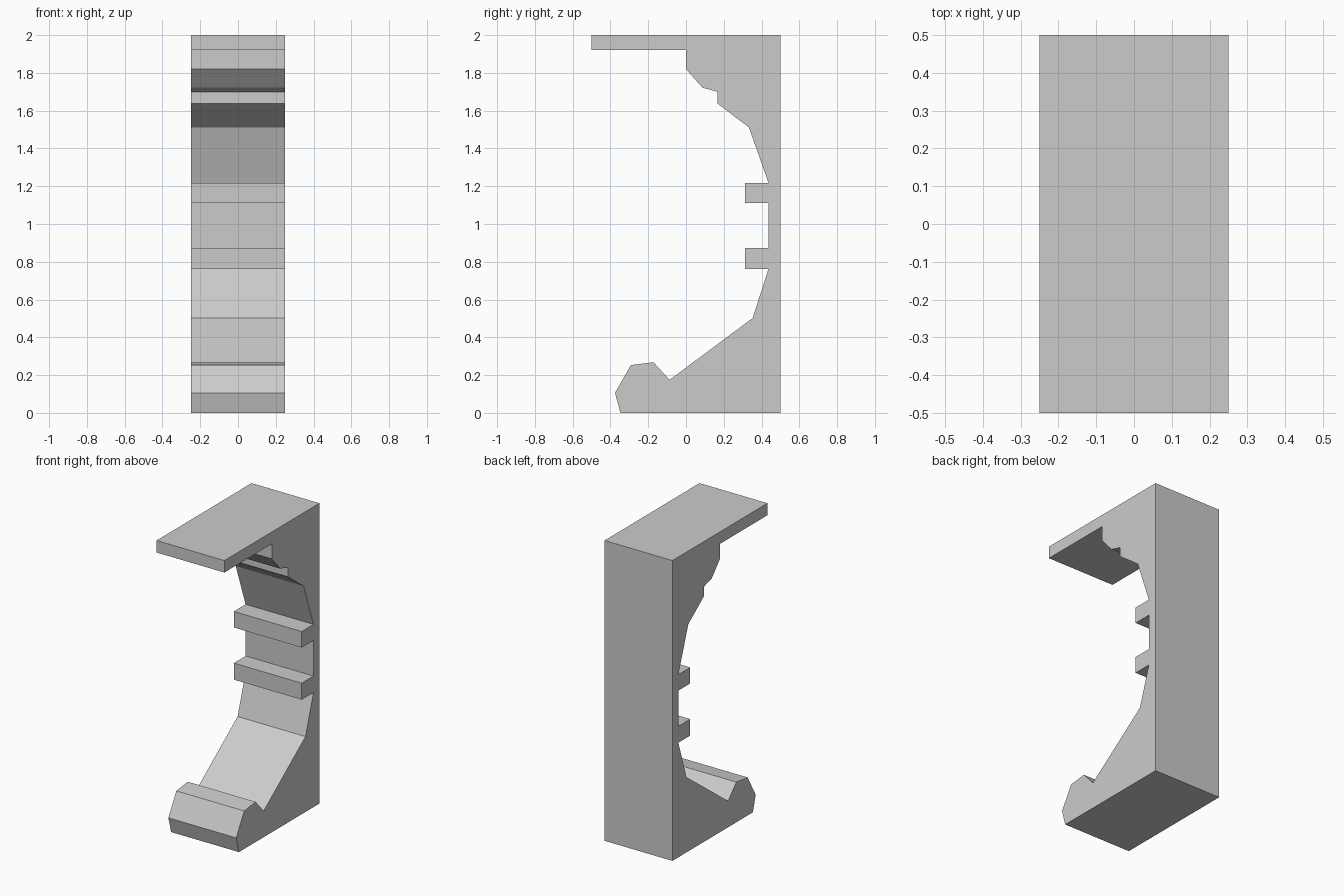
import bpy
import bmesh

if "Cube" in bpy.data.objects:
    bpy.data.objects.remove(bpy.data.objects["Cube"])

HALF_WIDTH = 0.25
INNER_Y = 0.437      # inner face of the back wall
LEDGE_Y = 0.313      # front face of the two small ledges

# Back wall and flat top shelf
top_shelf = [(0.5, 0), (0.5, 2), (-0.5, 2), (-0.5, 1.92), (0, 1.92)]

# Stepped bracket under the shelf
upper_bracket = [(0, 1.82), (0.087, 1.722), (0.167, 1.70),
                 (0.167, 1.637), (0.333, 1.512)]

# Two square ledges on the back wall
ledges = []
for top, bottom in ((1.217, 1.11), (0.873, 0.763)):
    ledges += [(INNER_Y, top), (LEDGE_Y, top),
               (LEDGE_Y, bottom), (INNER_Y, bottom)]

# Sloping foot with a raised front lip
foot = [(0.353, 0.502), (-0.087, 0.175), (-0.172, 0.268),
        (-0.292, 0.253), (-0.376, 0.106), (-0.347, 0)]


def extrude_profile(name, profile):
    """Extrude a (y, z) outline across the width, centred on x = 0."""
    bm = bmesh.new()
    side = bm.faces.new([bm.verts.new((-HALF_WIDTH, y, z)) for y, z in profile])
    result = bmesh.ops.extrude_face_region(bm, geom=[side], use_keep_orig=True)
    moved = [g for g in result["geom"] if isinstance(g, bmesh.types.BMVert)]
    bmesh.ops.translate(bm, verts=moved, vec=(2 * HALF_WIDTH, 0, 0))
    bmesh.ops.recalc_face_normals(bm, faces=bm.faces)
    mesh = bpy.data.meshes.new(name)
    bm.to_mesh(mesh)
    bm.free()
    obj = bpy.data.objects.new(name, mesh)
    bpy.context.collection.objects.link(obj)
    return obj


extrude_profile("wall_bracket", top_shelf + upper_bracket + ledges + foot)
